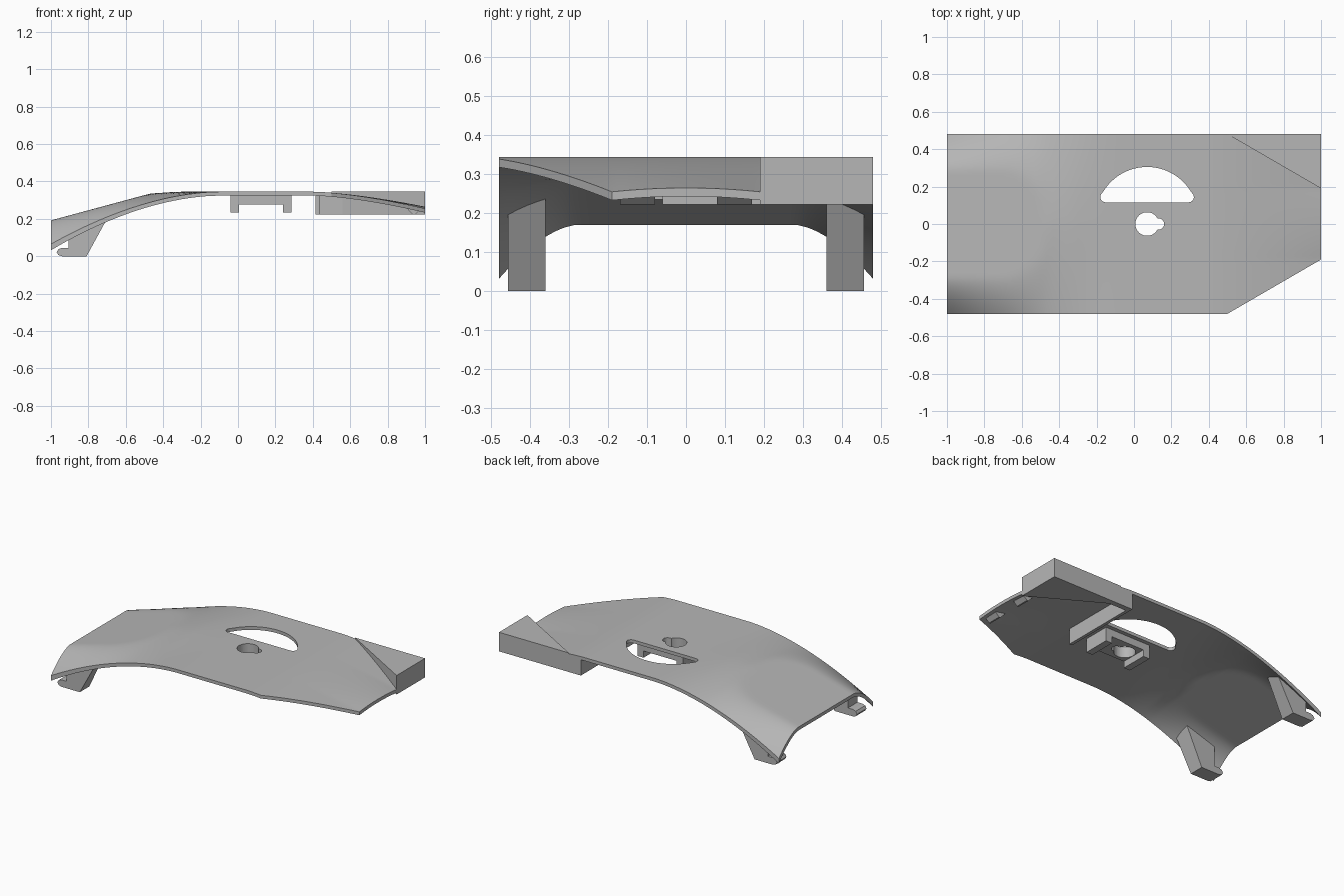
import bpy, bmesh, math

cube = bpy.data.objects.get("Cube")
if cube:
    bpy.data.objects.remove(cube, do_unlink=True)

grey = bpy.data.materials.new("plain grey")
grey.use_nodes = True
grey.diffuse_color = (0.47, 0.47, 0.47, 1)
grey.node_tree.nodes["Principled BSDF"].inputs["Base Color"].default_value = (0.47, 0.47, 0.47, 1)

HALF, TOP, THICK = 0.48, 0.345, 0.021


def finish(name, bm, smooth=False):
    bmesh.ops.recalc_face_normals(bm, faces=bm.faces)
    mesh = bpy.data.meshes.new(name)
    bm.to_mesh(mesh)
    bm.free()
    mesh.materials.append(grey)
    ob = bpy.data.objects.new(name, mesh)
    bpy.context.collection.objects.link(ob)
    if smooth:
        activate(ob)
        bpy.ops.object.shade_smooth_by_angle(angle=math.radians(25))
    return ob


def activate(ob):
    bpy.ops.object.select_all(action="DESELECT")
    ob.select_set(True)
    bpy.context.view_layer.objects.active = ob


def prism(name, pts, axis, lo, hi):
    """Extrude a 2D outline along y (outline in xz) or z (outline in xy)."""
    bm = bmesh.new()
    place = (lambda a, b, d: (a, d, b)) if axis == "y" else (lambda a, b, d: (a, b, d))
    rings = [[bm.verts.new(place(a, b, d)) for a, b in pts] for d in (lo, hi)]
    bm.faces.new(rings[0])
    bm.faces.new(rings[1][::-1])
    for i in range(len(pts)):
        j = (i + 1) % len(pts)
        bm.faces.new((rings[0][i], rings[0][j], rings[1][j], rings[1][i]))
    return finish(name, bm)


def box(name, x0, x1, y0, y1, z0, z1):
    return prism(name, [(x0, y0), (x1, y0), (x1, y1), (x0, y1)], "z", z0, z1)


def cut(target, cutter):
    cutter.hide_render = True
    mod = target.modifiers.new("cut", "BOOLEAN")
    mod.operation, mod.solver, mod.object = "DIFFERENCE", "EXACT", cutter
    activate(target)
    bpy.ops.object.modifier_apply(modifier=mod.name)


def half_width(x):
    return HALF - 0.58 * max(0, x - 0.5)


def surface(x, y):
    """Height of the curved top: flat middle, drooping ends, folded left sides."""
    y = abs(y)
    if x > 0.4:
        t = (x - 0.4) / 0.6
        return TOP - 0.08 * t ** 1.5 - 0.01 * t * min(1, y / 0.19) ** 2 * t
    centre = min(TOP, 0.335 + 0.27 * (x + 0.47))
    if x > -0.47:
        centre = min(TOP, 0.335 + 0.07 * (x + 0.47))
    edge = TOP - 0.28 * (max(0, -0.1 - x) / 0.9) ** 1.8
    flat = 0.28 * math.sqrt(max(0, 1 - (max(0, x + 0.72) / 0.25) ** 2))
    u = max(0, (y - flat) / (HALF - flat))
    return centre - max(0, centre - edge) * u ** 1.7


def underside(x, y):
    e = 0.01
    gx = (surface(x + e, y) - surface(x - e, y)) / (2 * e)
    gy = (surface(x, y + e) - surface(x, y - e)) / (2 * e)
    return surface(x, y) - THICK * min(1.7, math.sqrt(1 + gx * gx + gy * gy))


# Curved cover plate
NX, NY = 60, 40
bm = bmesh.new()
sheets = []
for height in (surface, underside):
    grid = []
    for i in range(NX + 1):
        x = -1 + 2 * i / NX
        w = half_width(x)
        ys = [w * (2 * j / NY - 1) for j in range(NY + 1)]
        grid.append([bm.verts.new((x, y, height(x, y))) for y in ys])
    for i in range(NX):
        for j in range(NY):
            bm.faces.new((grid[i][j], grid[i + 1][j], grid[i + 1][j + 1], grid[i][j + 1]))
    sheets.append(grid)
up, down = sheets
for i in range(NX):
    for j in (0, NY):
        bm.faces.new((up[i][j], up[i + 1][j], down[i + 1][j], down[i][j]))
for j in range(NY):
    for i in (0, NX):
        bm.faces.new((up[i][j], up[i][j + 1], down[i][j + 1], down[i][j]))
cover = finish("cover_plate", bm)

# Mount under the middle
mount = prism("centre_mount", [(-0.04, 0.33), (-0.04, 0.235), (0.005, 0.235), (0.005, 0.278),
                               (0.24, 0.278), (0.24, 0.235), (0.285, 0.235), (0.285, 0.33)],
              "y", -0.085, 0.09)


# Arched window and keyhole
def arc(cx, cy, r, a0, a1, n=24):
    return [(cx + r * math.cos(math.radians(a0 + (a1 - a0) * k / n)),
             cy + r * math.sin(math.radians(a0 + (a1 - a0) * k / n))) for k in range(n + 1)]


window = arc(0.07, 0.031, 0.274, 32, 148) + arc(-0.152, 0.144, 0.028, 150, 270, 8) \
    + arc(0.292, 0.144, 0.028, 270, 390, 8)
keyhole = arc(0.07, 0, 0.063, 28, 332, 32) + arc(0.131, 0, 0.03, -75, 75, 12)
cutters = [prism("window_cutter", window, "z", 0.2, 0.5),
           prism("keyhole_cutter", keyhole, "z", 0.2, 0.5)]
cut(cover, cutters[0])
cut(cover, cutters[1])
cut(mount, cutters[1])
for c in cutters:
    bpy.data.objects.remove(c, do_unlink=True)
activate(cover)
bpy.ops.object.shade_smooth_by_angle(angle=math.radians(25))

# Corner block with its inner rib
prism("corner_block", [(0.5, 0.48), (1, 0.19), (1, 0.48)], "z", 0.222, TOP)
box("corner_block_end", 0.415, 0.56, 0.445, 0.48, 0.222, 0.332)
box("inner_rib", 0.415, 0.435, -0.06, 0.45, 0.222, 0.332)

# Hooked feet on the left and right edges
foot = [(-0.81, 0), (-0.94, 0), (-0.96, 0.006), (-0.97, 0.022), (-0.96, 0.038), (-0.94, 0.045),
        (-0.905, 0.045), (-0.905, None), (-0.85, None), (-0.8, None), (-0.75, None), (-0.695, None)]
for side, name in ((1, "back_foot"), (-1, "front_foot")):
    bm = bmesh.new()
    rings = []
    for y in (0.36, 0.457):
        rings.append([bm.verts.new((x, side * y, surface(x, y) - 0.014 if z is None else z))
                      for x, z in foot])
    bm.faces.new(rings[0])
    bm.faces.new(rings[1][::-1])
    for i in range(len(foot)):
        j = (i + 1) % len(foot)
        bm.faces.new((rings[0][i], rings[0][j], rings[1][j], rings[1][i]))
    finish(name, bm)

# Small catches under the narrow end
for side, name in ((1, "back_catch"), (-1, "front_catch")):
    prism(name, [(0.9, 0.262), (0.91, 0.248), (0.935, 0.222), (0.945, 0.222),
                 (0.97, 0.245), (0.97, 0.255)], "y", side * 0.08, side * 0.17)
